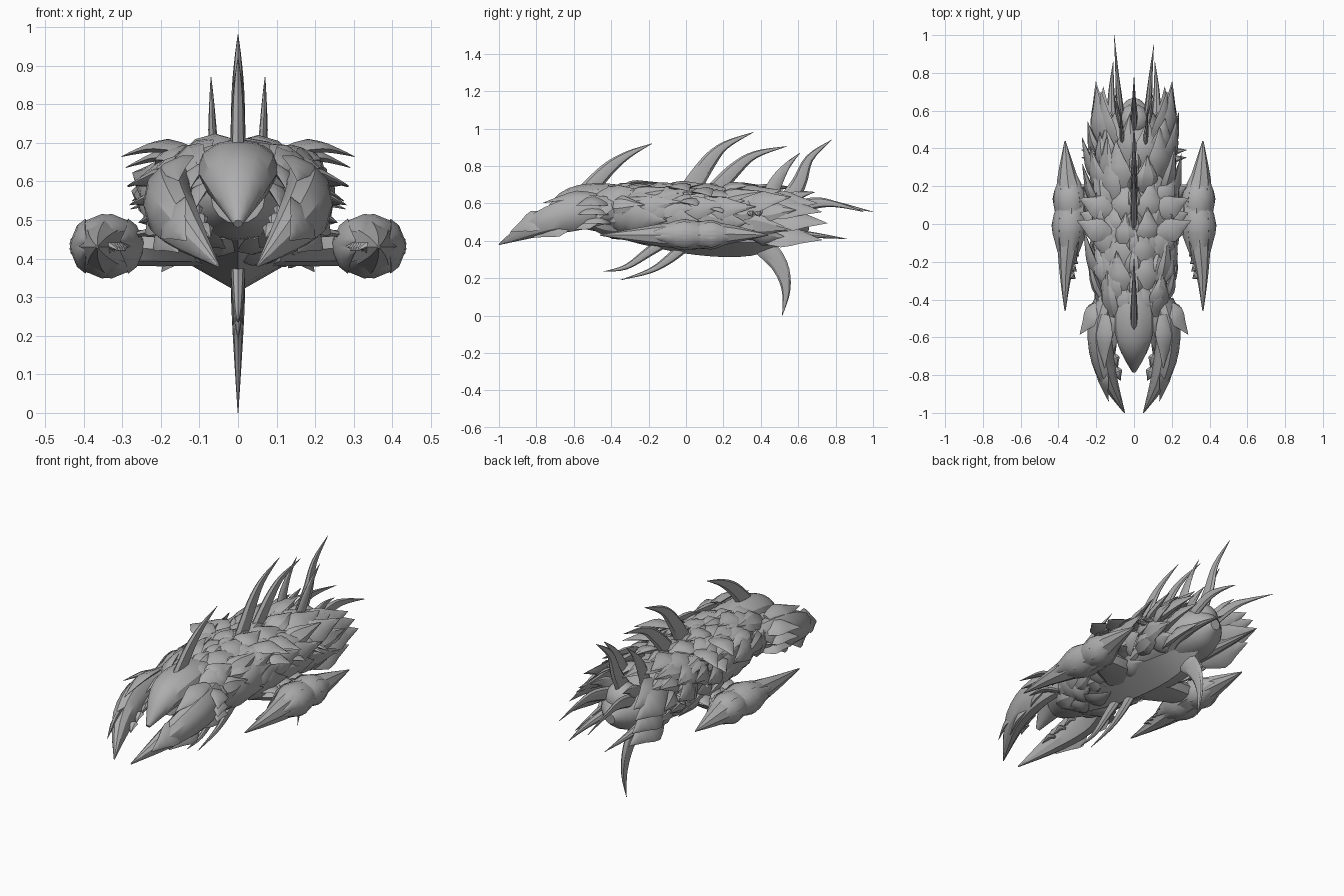
import bpy, bmesh, math, random
from mathutils import Vector

random.seed(4)
if "Cube" in bpy.data.objects:
    bpy.data.objects.remove(bpy.data.objects["Cube"])

GREY = (0.42, 0.42, 0.42, 1)
mat = bpy.data.materials.new("shell grey")
mat.diffuse_color = GREY
mat.use_nodes = True
mat.node_tree.nodes["Principled BSDF"].inputs["Base Color"].default_value = GREY
X, Y, Z = Vector((1, 0, 0)), Vector((0, 1, 0)), Vector((0, 0, 1))


def spline(v, t):
    """Catmull-Rom value at parameter t of a list of numbers or vectors."""
    i = min(int(t), len(v) - 2)
    f = t - i
    a, b, c, d = v[max(i - 1, 0)], v[i], v[i + 1], v[min(i + 2, len(v) - 1)]
    return b + (c - a) * (f / 2) + (a * 2 - b * 5 + c * 4 - d) * (f * f / 2) \
        + (b * 3 - a - c * 3 + d) * (f ** 3 / 2)


def loft(bm, pts, w, h, side=X, n=8, res=4):
    """Skin along a curve; w and h are half sizes along and across 'side'."""
    pts = [Vector(p) for p in pts]
    rings, count = [], (len(pts) - 1) * res
    for k in range(count + 1):
        t = k / res
        p = spline(pts, t)
        tan = (spline(pts, min(t + .1, len(pts) - 1)) - spline(pts, max(t - .1, 0))).normalized()
        s = (side - tan * side.dot(tan)).normalized()
        u = s.cross(tan)
        ww, hh = max(spline(w, t), .001), max(spline(h, t), .001)
        rings.append([bm.verts.new(p + s * ww * math.cos(math.tau * j / n)
                                   + u * hh * math.sin(math.tau * j / n)) for j in range(n)])
    for a, b in zip(rings, rings[1:]):
        for j in range(n):
            bm.faces.new((a[j], a[(j + 1) % n], b[(j + 1) % n], b[j]))
    bm.faces.new(rings[0])
    bm.faces.new(rings[-1])


def scale(bm, base, along, normal, length, width, thick=.016):
    """One pointed, ridged armour plate."""
    along = along.normalized()
    base = Vector(base)
    pts = [base - normal * .01, base + along * length * .35 + normal * .012,
           base + along * length * .65 + normal * .01, base + along * length]
    loft(bm, pts, [width * .5, width, width * .55, .001], [thick * .6, thick, thick * .6, .001],
         normal.cross(along), 6, 2)


def finish(bm, name, angle=32):
    bmesh.ops.recalc_face_normals(bm, faces=bm.faces)
    me = bpy.data.meshes.new(name)
    bm.to_mesh(me)
    bm.free()
    me.materials.append(mat)
    ob = bpy.data.objects.new(name, me)
    bpy.context.collection.objects.link(ob)
    bpy.ops.object.select_all(action='DESELECT')
    ob.select_set(True)
    bpy.context.view_layer.objects.active = ob
    bpy.ops.object.shade_smooth_by_angle(angle=math.radians(angle))


def part(name, *args, **kw):
    bm = bmesh.new()
    loft(bm, *args, **kw)
    finish(bm, name)


# Main hull and keel
BY = [-.62, -.48, -.25, 0, .25, .45, .58, .66]
BZ = [.56, .56, .555, .54, .525, .505, .495, .485]
BW = [.07, .15, .18, .185, .18, .165, .11, .03]
BH = [.07, .11, .12, .135, .14, .13, .1, .03]
part("hull", [(0, y, z) for y, z in zip(BY, BZ)], BW, BH, n=16)
part("keel", [(0, -.5, .48), (0, -.25, .44), (0, .05, .41), (0, .35, .39), (0, .6, .43)],
     [.03, .1, .15, .12, .01], [.02, .055, .085, .07, .01], n=4)


def hull_at(y, a, sx):
    """Point and normal on the hull at y, angle a from the top."""
    i = max(k for k in range(len(BY) - 1) if BY[k] <= y)
    t = i + (y - BY[i]) / (BY[i + 1] - BY[i])
    z, w, h = spline(BZ, t), spline(BW, t), spline(BH, t)
    p = Vector((sx * w * math.sin(a), y, z + h * math.cos(a)))
    return p, Vector((sx * math.sin(a) / w, 0, math.cos(a) / h)).normalized()


# Overlapping armour on back, flanks and belly: angles, rows, size, lift
for name, angles, rows, length, width, lift in (
        ("back_armour", (18, 42), 7, .25, .07, .08),
        ("shoulder_armour", (58, 78), 7, .27, .065, .18),
        ("flank_armour", (97, 118), 7, .25, .07, .08),
        ("belly_armour", (140, 162), 5, .22, .07, .02)):
    bm = bmesh.new()
    for row in range(rows):
        for k, deg in enumerate(angles):
            for sx in (1, -1):
                y = -.5 + row * .13 + k * .06 + random.uniform(-.025, .025)
                p, nrm = hull_at(y, math.radians(deg + random.uniform(-5, 5)), sx)
                along = Y + nrm * (lift + random.uniform(-.03, .12)) + Z * random.uniform(-.15, .08)
                along.x += sx * random.uniform(-.1, .12)
                scale(bm, p, along, nrm, length * random.uniform(.75, 1.2),
                      width * random.uniform(.8, 1.1), .022)
    finish(bm, name)

# Flared upper plates, outward wings and large rear side plates
bm = bmesh.new()
for sx in (1, -1):
    for y, z, out in ((-.32, .65, .35), (-.16, .67, .4), (.08, .65, .4), (.18, .6, .35)):
        scale(bm, (sx * .13, y, z), Vector((sx * out, 1, -.12)),
              Vector((sx * .35, 0, 1)).normalized(), .23, .055)
    for x, y, z, dz, size in ((.13, -.06, .69, -.15, .19), (.12, .06, .67, -.2, .19),
                              (.15, .0, .61, -.18, .15), (.15, .14, .58, -.25, .14)):
        scale(bm, (sx * x, y, z), Vector((sx, .45, dz)),
              Vector((sx * .3, 0, 1)).normalized(), size, .065)
    for x, y, z, dx, dz in ((.16, .4, .58, .12, -.08), (.15, .43, .51, .16, -.05),
                            (.13, .4, .43, .1, -.08), (.11, .38, .6, .2, 0)):
        scale(bm, (sx * x, y, z), Vector((sx * dx, 1, dz)),
              Vector((sx * .8, 0, .6)).normalized(), .33, .08, .024)
finish(bm, "flared_plates")

# Head shield with forward plates
part("head_shield", [(0, -.32, .64), (0, -.48, .635), (0, -.64, .595), (0, -.78, .49)],
     [.07, .105, .085, .012], [.05, .075, .07, .012], n=12)
bm = bmesh.new()
for sx in (1, -1):
    for x, y, z in ((.06, -.34, .68), (.1, -.34, .66), (.1, -.44, .63), (.08, -.48, .59)):
        scale(bm, (sx * x, y, z), Vector((sx * .15, -1, -.3)),
              Vector((sx * .6, -.2, .8)).normalized(), .2, .05)
finish(bm, "head_plates")

for sx, label in ((1, "left"), (-1, "right")):
    # Mandibles with outer plates and a jagged brow
    bm = bmesh.new()
    loft(bm, [(sx * .13, -.36, .57), (sx * .18, -.56, .55), (sx * .15, -.78, .49), (sx * .05, -1, .38)],
         [.05, .065, .055, .003], [.06, .095, .07, .003], n=10)
    for x, y, z in ((.2, -.4, .6), (.21, -.46, .54), (.2, -.58, .58), (.19, -.62, .5), (.17, -.74, .53)):
        scale(bm, (sx * x, y, z), Vector((sx * -.18, -1, -.42)),
              Vector((sx * .85, -.1, .5)).normalized(), .22, .065)
    scale(bm, (sx * .16, -.48, .65), Vector((sx * -.02, -1, -.17)), Vector((sx * .4, 0, .9)).normalized(), .29, .055)
    for z, size in ((.61, .21), (.56, .2), (.51, .16)):
        scale(bm, (sx * .16, -.42, z), Vector((sx * .115, -.15, -.02)),
              Vector((sx * .5, 0, .8)).normalized(), size, .06)
    for k in range(3):
        scale(bm, (sx * (.13 - k * .014), -.62 - k * .07, .53 - k * .025),
              Vector((-sx * .45, -1, -.4)), Z, .08, .03, .012)
    finish(bm, label + "_mandible")

    # Side pods, broad in the middle, with plates and serrated inner edge
    bm = bmesh.new()
    loft(bm, [(sx * .365, -.46, .43), (sx * .362, -.28, .43), (sx * .348, -.1, .43),
              (sx * .33, .08, .43), (sx * .352, .24, .435), (sx * .365, .44, .43)],
         [.003, .03, .06, .09, .055, .003], [.003, .035, .065, .075, .05, .003], n=8)
    for k in range(8):
        a = math.tau * (k + .5) / 8
        nrm = Vector((math.cos(a), 0, math.sin(a)))
        base = Vector((sx * .335, .05, .432)) + Vector((nrm.x * .08, 0, nrm.z * .066))
        scale(bm, base, Y - nrm * .2 + X * sx * .05, nrm, .24, .05)
        scale(bm, base + Y * .04, -Y - nrm * .12 + X * sx * .05, nrm, .28, .05)
    for k in range(6):
        scale(bm, (sx * (.318 + k * .006), -.06 - k * .04, .42), Vector((-sx, -.8, 0)), Z, .05, .025, .012)
    finish(bm, label + "_pod")

    # Broad arm carrying the pod
    bm = bmesh.new()
    loft(bm, [(sx * .08, .02, .43), (sx * .2, .06, .425), (sx * .31, .08, .43)],
         [.13, .1, .07], [.05, .045, .05], side=Y)
    for y, dy in ((-.04, .1), (.06, .3), (.14, .5)):
        scale(bm, (sx * .15, y, .455), Vector((sx, dy, 0)), Z, .15, .06)
    finish(bm, label + "_pod_arm")

    # Small barbs, tail streamers and rear spikes
    bm = bmesh.new()
    for y in (.34, .38):
        scale(bm, (sx * .16, y, .54), Vector((sx, .1, -.1)), Z, .12, .025)
    finish(bm, label + "_barbs")
    reach = 1 if sx < 0 else .95
    for name, path, w, d in (
            ("tail_streamer", ((.06, .5, .55), (.08, .68, .6), (.09, .8, .595), (.105, reach, .555)), .02, .04),
            ("lower_tail_spine", ((.08, .4, .43), (.11, .5, .44), (.12, .68, .43), (.11, .86, .41)), .04, .04),
            ("rear_spike", ((.055, .42, .58), (.065, .48, .71), (.068, .54, .8), (.07, .61, .87)), .015, .045),
            ("short_spike", ((.06, .5, .58), (.085, .58, .63), (.09, .63, .65), (.1, .69, .66)), .015, .04)):
        part(label + "_" + name, [(sx * x, y, z) for x, y, z in path],
             [w, w * .8, w * .45, .001], [d, d * .8, d * .4, .001])

# Curved spikes along the centre line: (y, z) path and base depth
for name, path, d in (
        ("front_dorsal_spike", ((-.53, .66), (-.42, .78), (-.31, .86), (-.18, .92)), .05),
        ("middle_dorsal_spike", ((.02, .67), (.12, .82), (.21, .91), (.36, .98)), .055),
        ("second_dorsal_spike", ((.14, .65), (.26, .78), (.37, .86), (.54, .905)), .05),
        ("tail_dorsal_spike", ((.5, .55), (.6, .7), (.66, .84), (.78, .94)), .055),
        ("front_belly_leg", ((-.08, .42), (-.2, .34), (-.32, .26), (-.44, .235)), .035),
        ("rear_belly_leg", ((.02, .4), (-.08, .31), (-.19, .24), (-.35, .19)), .035),
        ("ventral_fin", ((.41, .38), (.5, .27), (.535, .14), (.515, 0)), .06)):
    part(name, [(0, y, z) for y, z in path], [.02, .017, .01, .001], [d, d * .75, d * .4, .001])

# Spine ridge and round tail dome
bm = bmesh.new()
for k in range(7):
    scale(bm, (0, -.4 + k * .11, .665 - max(0, k - 4) * .014), Y + Z * .08, Z, .2, .05, .028)
finish(bm, "spine_ridge")
bm = bmesh.new()
bmesh.ops.create_uvsphere(bm, u_segments=20, v_segments=12, radius=.085)
bmesh.ops.translate(bm, verts=bm.verts, vec=(0, .55, .56))
finish(bm, "tail_dome")
